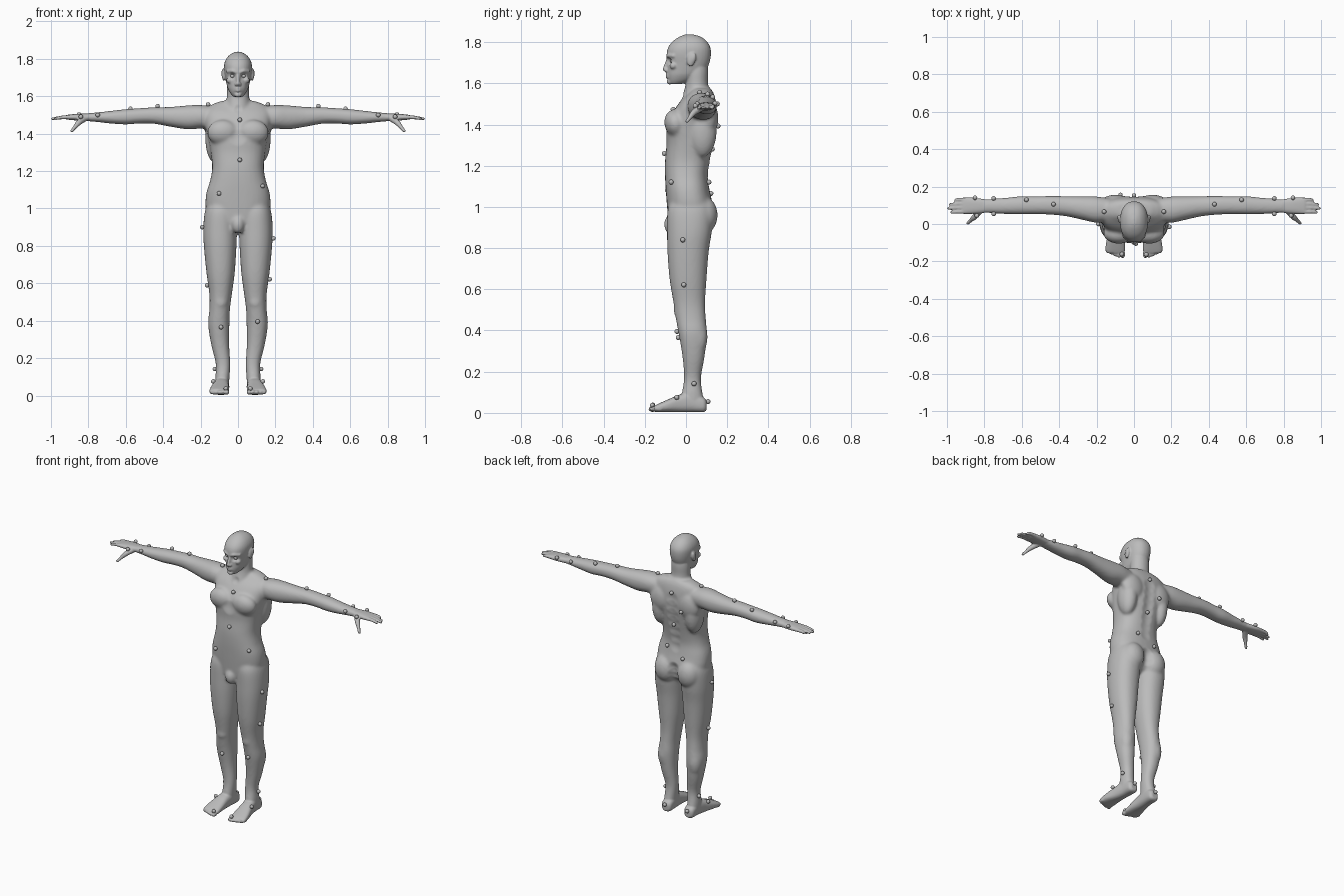
import bpy, bmesh, math
from mathutils import Vector, Matrix
from mathutils.bvhtree import BVHTree

cube = bpy.data.objects.get("Cube")
if cube:
    bpy.data.objects.remove(cube, do_unlink=True)


def make_material(name, colour):
    mat = bpy.data.materials.new(name)
    mat.use_nodes = True
    mat.diffuse_color = colour
    mat.node_tree.nodes["Principled BSDF"].inputs["Base Color"].default_value = colour
    return mat


grey = make_material("plain grey", (0.5, 0.5, 0.5, 1))


def smooth_rings(rings, steps=4):
    """Catmull-Rom interpolation of ring parameters."""
    out = []
    for i in range(len(rings) - 1):
        quad = [rings[max(i - 1, 0)], rings[i], rings[i + 1], rings[min(i + 2, len(rings) - 1)]]
        for k in range(steps):
            t = k / steps
            out.append([b + t / 2 * (c - a + t * (2 * a - 5 * b + 4 * c - d + t * (3 * (b - c) + d - a)))
                        for a, b, c, d in zip(*quad)])
    return out + [list(rings[-1])]


def loft(bm, axis, rings, power=2.2, sides=32):
    """Closed skin through rings of (position, centre u, centre v, radius u, radius v)."""
    order = {"x": (2, 0, 1), "y": (0, 2, 1), "z": (0, 1, 2)}[axis]
    loops = []
    for t, cu, cv, ru, rv in smooth_rings(rings):
        loop = []
        for i in range(sides):
            a = math.tau * i / sides
            c, s = math.cos(a), math.sin(a)
            uvt = (cu + ru * math.copysign(abs(c) ** (2 / power), c),
                   cv + rv * math.copysign(abs(s) ** (2 / power), s), t)
            loop.append(bm.verts.new([uvt[k] for k in order]))
        loops.append(loop)
    faces = [bm.faces.new(loops[0][::-1]), bm.faces.new(loops[-1])]
    for lo, hi in zip(loops, loops[1:]):
        for i in range(sides):
            j = (i + 1) % sides
            faces.append(bm.faces.new((lo[i], lo[j], hi[j], hi[i])))
    bmesh.ops.recalc_face_normals(bm, faces=faces)


def front_back(rings):
    """Turn (z, centre x, half width, front y, back y) into loft rings."""
    return [(z, x, (f + b) / 2, w, (b - f) / 2) for z, x, w, f, b in rings]


def blob(bm, centre, radii, tilt=0):
    m = Matrix.Translation(centre) @ Matrix.Rotation(tilt, 4, "X") @ Matrix.Diagonal((*radii, 1))
    bmesh.ops.create_icosphere(bm, subdivisions=3, radius=1, matrix=m)


def tube(bm, points, steps=10):
    """Rounded tapered limb through points of (x, y, z, radius)."""
    for x, y, z, r in smooth_rings(points, steps):
        bmesh.ops.create_icosphere(bm, subdivisions=2, radius=r, matrix=Matrix.Translation((x, y, z)))


def mirror(bm):
    copy = bmesh.ops.duplicate(bm, geom=bm.verts[:] + bm.edges[:] + bm.faces[:])["geom"]
    for v in (g for g in copy if isinstance(g, bmesh.types.BMVert)):
        v.co.x = -v.co.x
    bmesh.ops.reverse_faces(bm, faces=[g for g in copy if isinstance(g, bmesh.types.BMFace)])


def add_object(name, mesh):
    ob = bpy.data.objects.new(name, mesh)
    bpy.context.collection.objects.link(ob)
    return ob


def fuse(bm, voxel, rounds):
    """Merge overlapping volumes into one softened skin."""
    mesh = bpy.data.meshes.new("skin")
    bm.to_mesh(mesh)
    bm.free()
    ob = add_object("skin_source", mesh)
    remesh = ob.modifiers.new("merge", "REMESH")
    remesh.mode, remesh.voxel_size = "VOXEL", voxel
    soften = ob.modifiers.new("soften", "SMOOTH")
    soften.factor, soften.iterations = 0.5, rounds
    deps = bpy.context.evaluated_depsgraph_get()
    result = bpy.data.meshes.new_from_object(ob.evaluated_get(deps))
    bpy.data.objects.remove(ob, do_unlink=True)
    return result


# Legs and arms
core = bmesh.new()
loft(core, "z", front_back([
    (.05, .085, .036, -.03, .09), (.1, .083, .038, -.02, .08), (.17, .08, .039, -.01, .073),
    (.27, .095, .048, -.017, .09), (.38, .103, .057, -.035, .102), (.46, .098, .055, -.05, .096),
    (.54, .093, .06, -.062, .093), (.65, .093, .075, -.08, .1), (.78, .095, .086, -.09, .11),
    (.88, .096, .09, -.092, .125), (.98, .093, .085, -.09, .13), (1.04, .085, .07, -.07, .11)]))
loft(core, "x", [
    (.12, .075, 1.485, .06, .06), (.2, .077, 1.49, .07, .063), (.27, .085, 1.487, .064, .064),
    (.36, .095, 1.49, .054, .053), (.45, .1, 1.497, .05, .044), (.53, .1, 1.495, .048, .041),
    (.6, .1, 1.49, .049, .041), (.68, .097, 1.488, .044, .034), (.76, .096, 1.488, .039, .025),
    (.81, .096, 1.488, .036, .022)])
# Muscle masses: chest, seat, flank, shoulder blade, calf, kneecap
blob(core, (.08, -.05, 1.405), (.085, .055, .07), .2)
blob(core, (.082, .088, .96), (.075, .066, .09))
blob(core, (.12, .08, 1.37), (.055, .07, .13))
blob(core, (.1, .11, 1.43), (.08, .047, .09))
blob(core, (.11, .06, .37), (.045, .045, .09))
blob(core, (.093, -.035, .5), (.035, .025, .04))
mirror(core)
# Torso, neck and groin
loft(core, "z", front_back([
    (.88, 0, .06, -.07, .06), (.93, 0, .14, -.085, .115), (1, 0, .172, -.092, .13),
    (1.08, 0, .17, -.098, .115), (1.15, 0, .149, -.102, .107), (1.22, 0, .138, -.102, .117),
    (1.3, 0, .146, -.095, .133), (1.38, 0, .16, -.095, .147), (1.45, 0, .175, -.068, .15),
    (1.51, 0, .18, -.03, .145), (1.55, 0, .15, .01, .135), (1.575, 0, .09, .03, .12)]), 2.4)
loft(core, "z", front_back([
    (1.46, 0, .08, -.05, .14), (1.54, 0, .067, -.018, .12), (1.6, 0, .06, -.002, .107),
    (1.66, 0, .06, -.002, .108), (1.72, 0, .05, .01, .1)]), 2)
blob(core, (0, -.07, .915), (.036, .037, .05))
core_mesh = fuse(core, .008, 8)

# Hands
detail = bmesh.new()
loft(detail, "x", [
    (.78, .096, 1.488, .034, .019), (.83, .097, 1.488, .04, .019),
    (.87, .098, 1.488, .044, .017), (.91, .097, 1.488, .043, .013), (.92, .097, 1.487, .036, .009)], 2.5)
for y, tip_y, tip_x in ((.065, .062, .975), (.087, .084, .993), (.108, .105, .983), (.13, .126, .955)):
    tube(detail, [(.895, y, 1.488, .012), (.94, y, 1.487, .0105), (tip_x, tip_y, 1.48, .008)])
tube(detail, [(.82, .075, 1.482, .018), (.85, .04, 1.46, .016), (.872, .02, 1.435, .011), (.888, .004, 1.415, .009)])
# Feet with toes
loft(detail, "y", [
    (.1, .082, .036, .02, .022), (.085, .082, .04, .034, .036), (.03, .084, .052, .037, .048),
    (-.03, .09, .046, .041, .043), (-.09, .097, .034, .05, .03), (-.135, .1, .024, .053, .02),
    (-.155, .1, .02, .048, .014)], 2.6)
for i in range(5):
    blob(detail, (.06 + .02 * i, -.163 + .004 * i * i / 2, .018), (.013, .02, .014 - .001 * i))
# Ears, brow, cheeks, nostrils
blob(detail, (.077, .026, 1.715), (.009, .021, .034), -.2)
blob(detail, (.08, .036, 1.722), (.01, .012, .025), -.2)
tube(detail, [(.008, -.088, 1.728, .009), (.03, -.086, 1.735, .009), (.055, -.062, 1.733, .009)])
blob(detail, (.045, -.062, 1.685), (.018, .018, .016))
blob(detail, (.011, -.096, 1.664), (.008, .01, .008))
mirror(detail)
# Head, nose, lips, chin
loft(detail, "z", front_back([
    (1.597, 0, .024, -.078, -.02), (1.615, 0, .04, -.086, .03), (1.64, 0, .054, -.09, .07),
    (1.665, 0, .061, -.09, .097), (1.7, 0, .068, -.09, .114), (1.74, 0, .074, -.094, .121),
    (1.775, 0, .073, -.086, .118), (1.805, 0, .06, -.063, .1), (1.827, 0, .037, -.03, .07),
    (1.838, 0, .01, 0, .03)]), 2.25)
tube(detail, [(0, -.086, 1.718, .009), (0, -.097, 1.69, .009), (0, -.103, 1.668, .011)])
for z in (1.643, 1.631):
    tube(detail, [(-.02, -.082, z, .005), (0, -.093, z, .007), (.02, -.082, z, .005)])
blob(detail, (0, -.08, 1.608), (.02, .014, .014))
detail.from_mesh(core_mesh)
body_mesh = fuse(detail, .005, 4)
bpy.data.meshes.remove(core_mesh)


def press(centre, radius, push):
    """Soft dent on both sides of the body."""
    for side in ((1, -1) if centre[0] else (1,)):
        c, p = (Vector((side * q[0], q[1], q[2])) for q in (centre, push))
        for v in body_mesh.vertices:
            d = (v.co - c).length_squared / radius ** 2
            if d < 1:
                v.co += p * (1 - d) ** 2


# Eye sockets, mouth line, spine furrow, seat cleft, breastbone, collar hollow
press((.029, -.084, 1.708), .024, (0, .017, 0))
press((0, -.1, 1.637), .008, (0, .004, 0))
for i in range(7):
    press((0, .135, 1.13 + .055 * i), .05, (0, -.009, 0))
for i in range(3):
    press((0, .13, .9 + .045 * i), .045, (0, -.016, 0))
press((0, -.1, 1.38), .05, (0, .008, 0))
press((0, -.03, 1.535), .03, (0, .008, 0))
press((.078, -.08, 1.68), .03, (-.004, .004, 0))

body = add_object("body", body_mesh)

# Eyeballs
eyes = bmesh.new()
for side in (-1, 1):
    blob(eyes, (side * .029, -.063, 1.708), (.014, .014, .011))
eye_mesh = bpy.data.meshes.new("eyes")
eyes.to_mesh(eye_mesh)
eyes.free()

# Small ball markers resting on the skin
paired = [(.16, .065, 1.567), (.43, .105, 1.54), (.575, .128, 1.53), (.75, .135, 1.5), (.75, .053, 1.5),
          (.85, .138, 1.5), (.84, .045, 1.49), (.13, .04, .142), (.13, -.045, .074), (.068, -.165, .05),
          (.082, .105, .055)]
single = [(.01, -.07, 1.478), (.01, -.11, 1.26), (-.105, -.1, 1.08), (.13, -.07, 1.12), (.06, .11, 1.12),
          (-.06, .12, 1.065), (-.07, .165, 1.39), (0, .15, 1.5), (0, .13, 1.28), (.187, -.015, .84),
          (-.187, 0, .9), (.166, -.01, .622), (-.163, 0, .59), (.105, -.045, .395), (-.09, -.04, .365)]
skin = BVHTree.FromPolygons([v.co for v in body_mesh.vertices], [p.vertices[:] for p in body_mesh.polygons])
balls = bmesh.new()
for spot in single + paired + [(-x, y, z) for x, y, z in paired]:
    point, normal, _, _ = skin.find_nearest(Vector(spot))
    blob(balls, point + normal * .007, (.012, .012, .012))
ball_mesh = bpy.data.meshes.new("markers")
balls.to_mesh(ball_mesh)
balls.free()

for ob in (body, add_object("eyes", eye_mesh), add_object("ball_markers", ball_mesh)):
    ob.data.materials.clear()
    ob.data.materials.append(grey)
    ob.data.polygons.foreach_set("use_smooth", [True] * len(ob.data.polygons))
